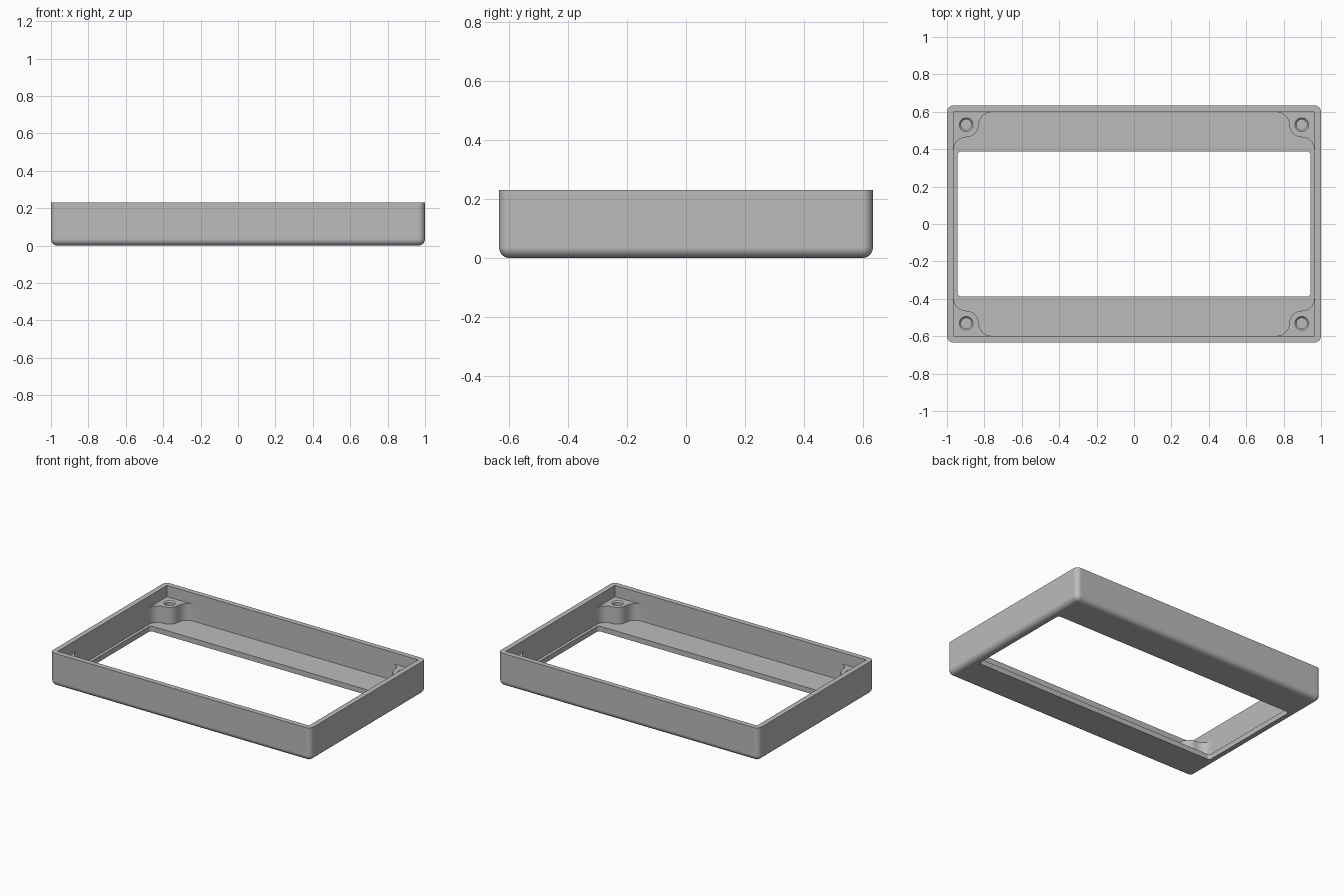
import bpy, bmesh
from math import sin, cos, pi, radians

if "Cube" in bpy.data.objects:
    bpy.data.objects.remove(bpy.data.objects["Cube"])

# Main dimensions
HX, HY, HEIGHT = 1.0, 0.634, 0.23       # outer half sizes and height
WALL, FLOOR = 0.036, 0.036              # wall and floor thickness
WIN_X, WIN_Y, WIN_R = 0.944, 0.388, 0.02
BOSS_R, BOSS_TOP = 0.067, 0.152
IN_X, IN_Y = HX - WALL, HY - WALL

grey = bpy.data.materials.new("plain grey")
grey.use_nodes = True
grey.diffuse_color = (0.5, 0.5, 0.5, 1)
grey.node_tree.nodes["Principled BSDF"].inputs["Base Color"].default_value = (0.5, 0.5, 0.5, 1)


def arc(cx, cy, r, start, end, steps=8):
    """Points along a circular arc, angles in degrees."""
    angles = [radians(start + (end - start) * i / steps) for i in range(steps + 1)]
    return [(cx + r * cos(a), cy + r * sin(a)) for a in angles]


def rounded_rect(hx, hy, r):
    pts = []
    for k, (sx, sy) in enumerate(((1, 1), (-1, 1), (-1, -1), (1, -1))):
        pts += arc(sx * (hx - r), sy * (hy - r), r, 90 * k, 90 * k + 90)
    return pts


def loft(name, sections, closed=False):
    """Skin a list of (outline, z) sections; cap the ends unless closed."""
    bm = bmesh.new()
    rings = [[bm.verts.new((x, y, z)) for x, y in pts] for pts, z in sections]
    pairs = list(zip(rings, rings[1:]))
    if closed:
        pairs.append((rings[-1], rings[0]))
    else:
        bm.faces.new(rings[0])
        bm.faces.new(rings[-1])
    for a, b in pairs:
        n = len(a)
        for i in range(n):
            j = (i + 1) % n
            bm.faces.new((a[i], a[j], b[j], b[i]))
    bmesh.ops.remove_doubles(bm, verts=bm.verts, dist=1e-5)
    bmesh.ops.recalc_face_normals(bm, faces=bm.faces)
    mesh = bpy.data.meshes.new(name)
    bm.to_mesh(mesh)
    bm.free()
    mesh.materials.append(grey)
    obj = bpy.data.objects.new(name, mesh)
    bpy.context.collection.objects.link(obj)
    return obj


def activate(obj):
    bpy.ops.object.select_all(action='DESELECT')
    obj.select_set(True)
    bpy.context.view_layer.objects.active = obj


def finish(obj):
    """Smooth the fillets while flat walls stay flat."""
    activate(obj)
    bpy.ops.object.shade_smooth_by_angle(angle=radians(30))
    mod = obj.modifiers.new("flat_walls", 'WEIGHTED_NORMAL')
    mod.keep_sharp = True


# Open tray with rounded bottom edge and a window in the floor
sections = [(rounded_rect(WIN_X, WIN_Y, WIN_R), 0)]
for i in range(9):
    a = pi / 2 * i / 8
    inset = WALL * (1 - sin(a))
    sections.append((rounded_rect(HX - inset, HY - inset, WALL - inset),
                     WALL * (1 - cos(a))))
sections += [
    (rounded_rect(HX, HY, WALL), HEIGHT),
    (rounded_rect(IN_X, IN_Y, 0), HEIGHT),
    (rounded_rect(IN_X, IN_Y, 0), FLOOR),
    (rounded_rect(WIN_X, WIN_Y, WIN_R), FLOOR),
]
finish(loft("tray_frame", sections, closed=True))

# Corner screw bosses, blended into the walls with concave fillets
cx, cy, r = IN_X - BOSS_R, IN_Y - BOSS_R, BOSS_R
ox, oy = IN_X + 0.01, IN_Y + 0.01
outline = [(ox, oy), (cx - 2 * r, oy)]
outline += arc(cx - 2 * r, cy, r, 90, 0)
outline += arc(cx, cy, r, 180, 270)[1:]
outline += arc(cx, cy - 2 * r, r, 90, 0)[1:]
outline.append((ox, cy - 2 * r))
bosses = loft("screw_bosses", [(outline, FLOOR - 0.01), (outline, BOSS_TOP)])


# Blind screw hole with a chamfered mouth
def circle(radius):
    return arc(cx, cy, radius, 0, 360, 32)[:-1]


hole = loft("hole_cutter", [(circle(0.028), FLOOR), (circle(0.028), BOSS_TOP - 0.009),
                            (circle(0.037), BOSS_TOP), (circle(0.037), BOSS_TOP + 0.02)])
hole.hide_render = True
cut = bosses.modifiers.new("hole", 'BOOLEAN')
cut.object = hole
cut.operation = 'DIFFERENCE'
cut.solver = 'EXACT'
mirror = bosses.modifiers.new("four_corners", 'MIRROR')
mirror.use_axis = (True, True, False)
activate(bosses)
for mod_name in ("hole", "four_corners"):
    bpy.ops.object.modifier_apply(modifier=mod_name)
bpy.data.objects.remove(hole)
finish(bosses)
